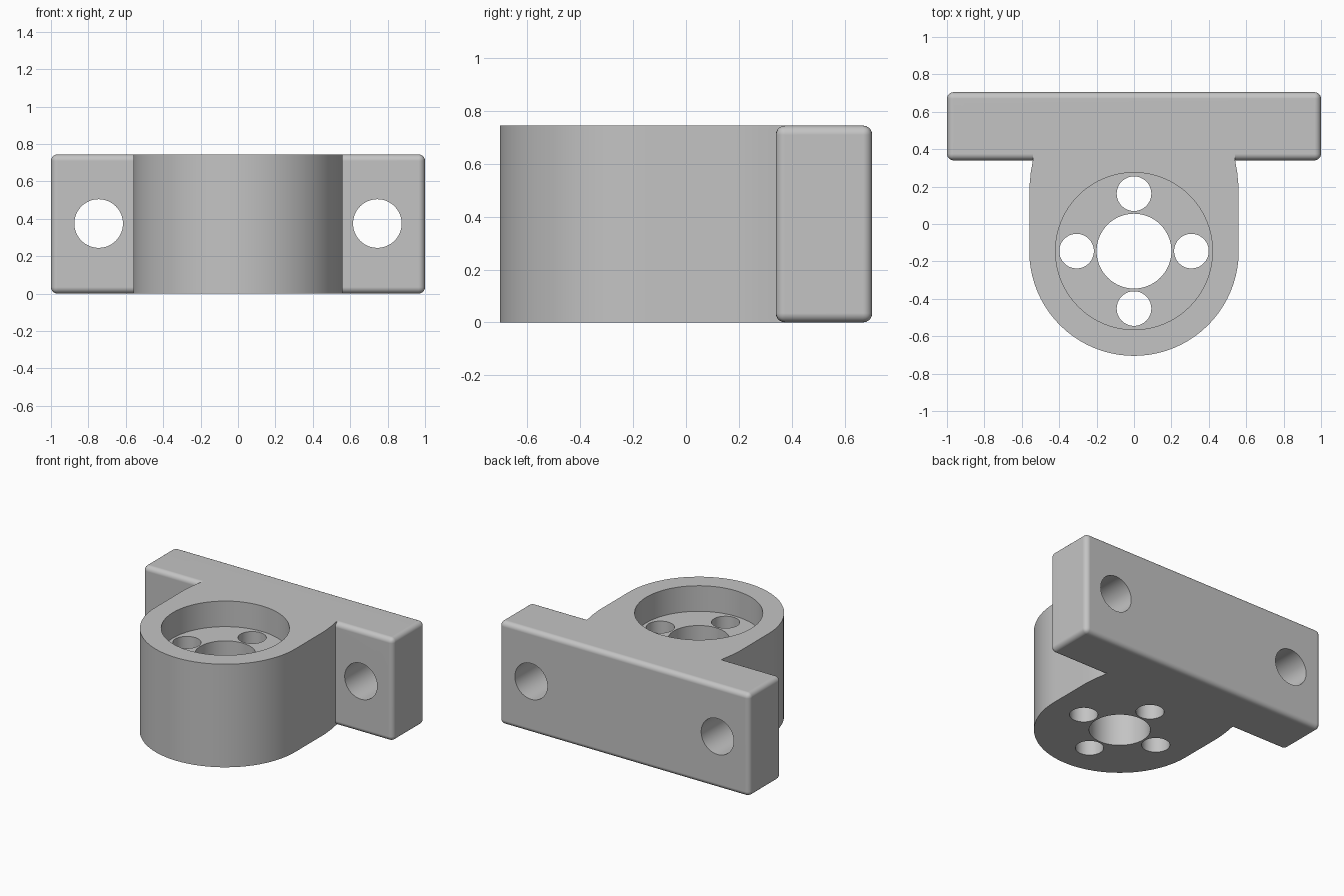
import bpy, bmesh, math
from mathutils import Matrix, Vector

cube = bpy.data.objects.get("Cube")
if cube:
    bpy.data.objects.remove(cube, do_unlink=True)

HEIGHT = 0.745
BORE_Y = -0.145
RADIUS = 0.56

grey = bpy.data.materials.new("machined grey")
grey.use_nodes = True
colour = (0.55, 0.55, 0.55, 1)
grey.diffuse_color = colour
grey.node_tree.nodes["Principled BSDF"].inputs["Base Color"].default_value = colour


def add_object(name, bm):
    bmesh.ops.recalc_face_normals(bm, faces=bm.faces)
    mesh = bpy.data.meshes.new(name)
    bm.to_mesh(mesh)
    bm.free()
    mesh.materials.append(grey)
    obj = bpy.data.objects.new(name, mesh)
    bpy.context.collection.objects.link(obj)
    return obj


def cylinder(name, centre, radius, depth, tilt=0):
    bm = bmesh.new()
    place = Matrix.Translation(centre) @ Matrix.Rotation(tilt, 4, 'X')
    bmesh.ops.create_cone(bm, cap_ends=True, segments=64, radius1=radius,
                          radius2=radius, depth=depth, matrix=place)
    return add_object(name, bm)


def combine(target, other, operation):
    mod = target.modifiers.new(other.name, 'BOOLEAN')
    mod.operation = operation
    mod.solver = 'EXACT'
    mod.object = other
    bpy.context.view_layer.objects.active = target
    bpy.ops.object.modifier_apply(modifier=mod.name)
    bpy.data.objects.remove(other, do_unlink=True)


# Mounting bar with rounded edges
bm = bmesh.new()
bmesh.ops.create_cube(bm, size=1)
bmesh.ops.scale(bm, vec=(2, 0.365, HEIGHT), verts=bm.verts)
bmesh.ops.translate(bm, vec=(0, 0.5225, HEIGHT / 2), verts=bm.verts)
bmesh.ops.bevel(bm, geom=bm.edges[:], offset=0.035, segments=5, profile=0.5,
                affect='EDGES')
bracket = add_object("bearing_bracket", bm)

# Round-nosed housing, narrowing slightly where it meets the bar
side = [(0.54, 0.5), (0.54, 0.345), (0.552, 0.275), (RADIUS, 0.19)]
arc = [(RADIUS * math.cos(a), BORE_Y - RADIUS * math.sin(a))
       for a in (math.pi * i / 40 for i in range(41))]
outline = side + arc + [(-x, y) for x, y in reversed(side)]
bm = bmesh.new()
base = bm.faces.new([bm.verts.new((x, y, 0)) for x, y in outline])
top = bmesh.ops.extrude_face_region(bm, geom=[base])["geom"]
bmesh.ops.translate(bm, vec=(0, 0, HEIGHT),
                    verts=[v for v in top if isinstance(v, bmesh.types.BMVert)])
combine(bracket, add_object("housing", bm), 'UNION')

# Bearing pocket open at the top, and the central shaft bore
floor = 0.56
combine(bracket, cylinder("pocket", (0, BORE_Y, floor + 0.5), 0.42, 1), 'DIFFERENCE')
combine(bracket, cylinder("shaft_bore", (0, BORE_Y, 0.4), 0.2, 2), 'DIFFERENCE')

# Four screw holes around the bore
for i in range(4):
    a = i * math.pi / 2
    centre = Vector((0.307 * math.cos(a), BORE_Y + 0.307 * math.sin(a), 0.4))
    combine(bracket, cylinder("screw_hole", centre, 0.0925, 2), 'DIFFERENCE')

# Mounting holes through the bar, front to back
for x in (-0.745, 0.745):
    hole = cylinder("mounting_hole", (x, 0.5, 0.375), 0.13, 2, math.pi / 2)
    combine(bracket, hole, 'DIFFERENCE')

# Smooth curved walls, crisp flat faces
bpy.ops.object.select_all(action='DESELECT')
bracket.select_set(True)
bpy.context.view_layer.objects.active = bracket
bpy.ops.object.shade_smooth_by_angle(angle=math.radians(30))
normals = bracket.modifiers.new("flat_face_normals", 'WEIGHTED_NORMAL')
normals.keep_sharp = True
